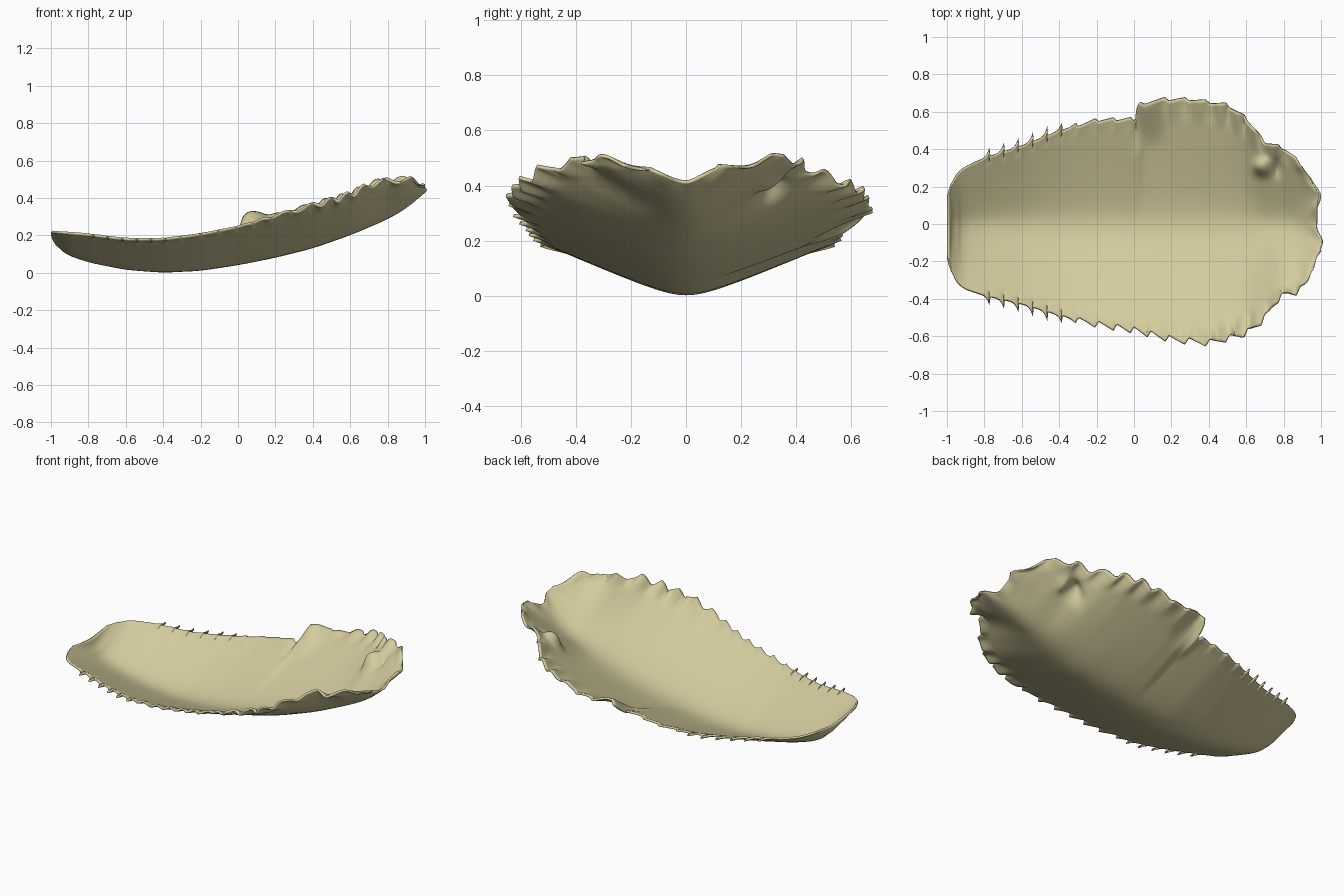
import bpy, bmesh, math

if "Cube" in bpy.data.objects:
    bpy.data.objects.remove(bpy.data.objects["Cube"])


def lookup(points, x):
    for (xa, ya), (xb, yb) in zip(points, points[1:]):
        if x <= xb:
            return ya + (yb - ya) * max(0, x - xa) / (xb - xa)
    return points[-1][1]


def soft(points, x, reach=0.05):
    """Piecewise curve with its corners averaged away."""
    w = min(reach, x - points[0][0], points[-1][0] - x)
    return sum(lookup(points, x + w * k / 3) for k in range(-3, 4)) / 7


def ramp(a, b, v):
    v = min(1, max(0, (v - a) / (b - a)))
    return v * v * (3 - 2 * v)


def bump(x, centre, width):
    return math.exp(-((x - centre) / width) ** 2)


# Keel line, rim height and the two side outlines along the length
KEEL = [(-1, .2), (-.98, .145), (-.93, .1), (-.8, .055), (-.6, .015), (-.4, 0), (-.2, .01),
        (0, .04), (.2, .08), (.4, .13), (.6, .2), (.8, .285), (.92, .355), (.99, .41)]
RIM = [(-1, .215), (-.8, .2), (-.6, .175), (-.4, .175), (-.2, .2), (0, .24),
       (.2, .3), (.4, .355), (.6, .41), (.72, .475), (.9, .5), (.99, .47)]
BACK = [(-1, .15), (-.975, .24), (-.92, .3), (-.8, .355), (-.6, .42), (-.4, .5), (-.2, .56),
        (.02, .565), (.06, .64), (.15, .67), (.3, .67), (.5, .64), (.6, .57), (.7, .44),
        (.8, .41), (.9, .32), (.96, .23), (.99, .12)]
FRONT = [(-1, .18), (-.975, .28), (-.92, .345), (-.8, .385), (-.6, .43), (-.4, .49), (-.2, .54),
         (0, .57), (.2, .62), (.4, .64), (.6, .59), (.7, .51), (.76, .41), (.82, .37),
         (.88, .37), (.95, .28), (.99, .16)]


def spikes(x, side):
    """Hooked teeth toward the narrow end, broad ruffles toward the wide end."""
    p = (x / .077) % 1
    thin = .055 * p ** 5 * ramp(-.86, -.78, x) * (1 - ramp(-.45, -.25, x))
    q = (x / .1 + .12 * math.sin(9 * x)) % 1
    saw = q if q < .8 else 4 * (1 - q)
    size = .045 if side < 0 else .022
    broad = size * (saw - .4) * ramp(-.45, -.2, x)
    return thin + broad


def surface(x, t):
    side = 1 if t >= 0 else -1
    a = abs(t)
    edge = ramp(.86, 1, a)
    half = soft(BACK if side > 0 else FRONT, x, .03 if x < 0 or side < 0 else .015)
    y = side * (a * half + edge * spikes(x, side))
    keel, rim = soft(KEEL, x), soft(RIM, x)
    k = .2
    vee = (math.hypot(a, k) - k) / (math.hypot(1, k) - k)
    z = keel + (rim - keel) * vee
    # ruffled rim
    wave = math.sin(x * 58 + 1.5 * math.sin(11 * x) + side)
    z += .016 * wave * ramp(.78, 1, a) * ramp(-.1, .6, x)
    # overlapping lobe and the crease beside it
    px = x
    if side > 0:
        hold = ramp(.62, 1, a)
        z += hold * (.045 * bump(x, .1, .06) - .03 * bump(x, .02, .03))
        px -= .035 * hold * bump(x, .08, .05)
        # small curl near the wide end
        curl = bump(x, .7, .045) * bump(y, .31, .04)
        z += .04 * curl - .03 * bump(x, .77, .03) * bump(y, .31, .05)
        px -= .025 * curl
    # wavy wide end
    px += .014 * math.sin(24 * y + 4) * ramp(.85, .99, x)
    px += .006 * math.sin(50 * y) * ramp(.93, .99, x)
    return px, y, z


# Leaf blade as one curved sheet
COLS, ROWS = 360, 64
bm = bmesh.new()
grid = []
for i in range(COLS + 1):
    x = -1 + 1.99 * i / COLS
    row = []
    for j in range(ROWS + 1):
        s = 2 * j / ROWS - 1
        t = math.copysign(abs(s) ** .8, s)
        row.append(bm.verts.new(surface(x, t)))
    grid.append(row)
for r0, r1 in zip(grid, grid[1:]):
    for j in range(ROWS):
        bm.faces.new((r0[j], r1[j], r1[j + 1], r0[j + 1]))

mesh = bpy.data.meshes.new("leaf_blade")
bm.to_mesh(mesh)
bm.free()
blade = bpy.data.objects.new("leaf_blade", mesh)
bpy.context.collection.objects.link(blade)

# Pale straw colour
mat = bpy.data.materials.new("pale straw")
mat.use_nodes = True
colour = (.66, .6, .34, 1)
mat.diffuse_color = colour
mat.node_tree.nodes["Principled BSDF"].inputs["Base Color"].default_value = colour
mesh.materials.append(mat)

# Thin flesh, grown upward
thick = blade.modifiers.new("thickness", "SOLIDIFY")
thick.thickness = .012
thick.offset = 1

bpy.context.view_layer.objects.active = blade
blade.select_set(True)
bpy.ops.object.shade_smooth_by_angle(angle=math.radians(50))
